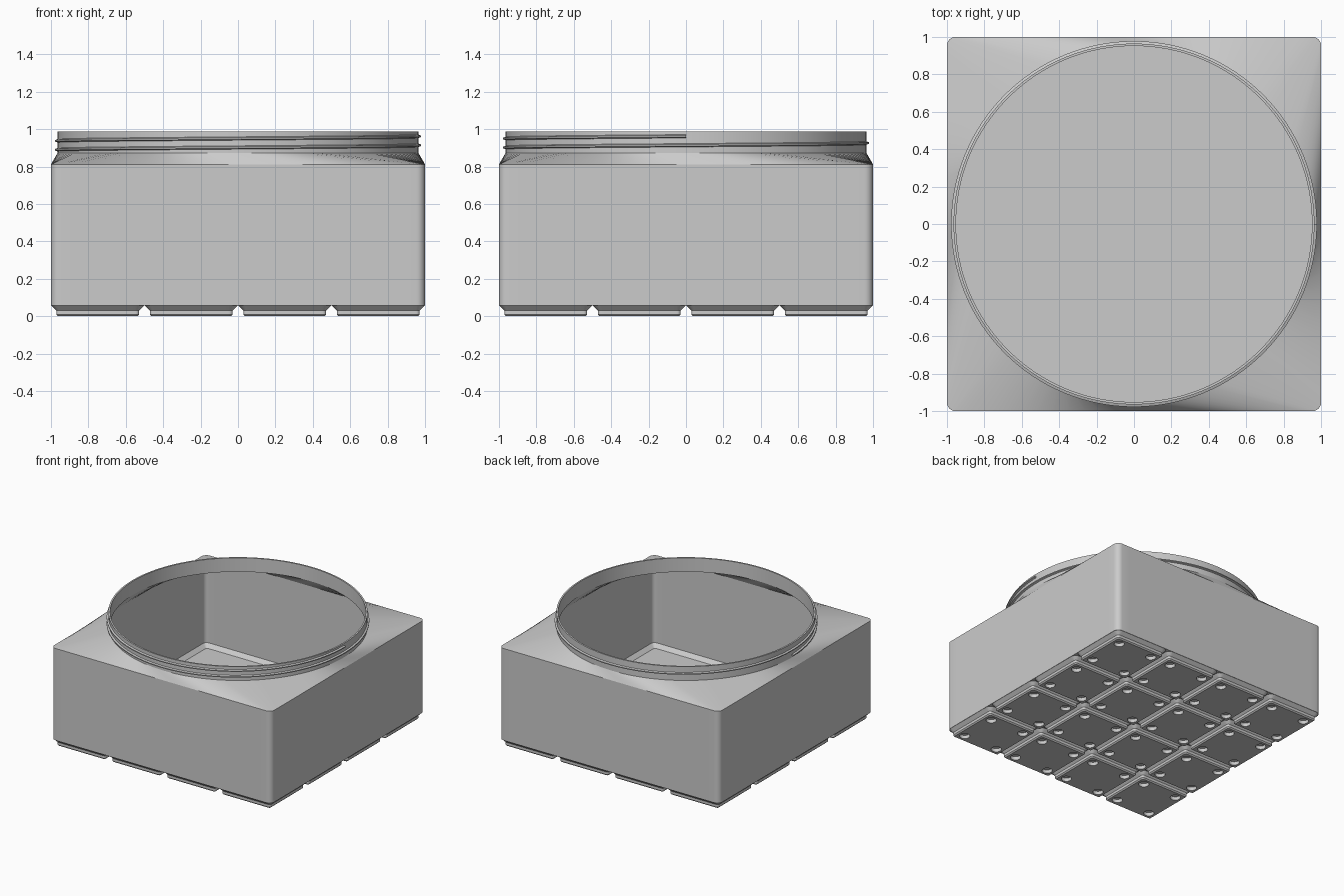
import bpy
import bmesh
from math import sin, cos, pi, tau, radians

if "Cube" in bpy.data.objects:
    bpy.data.objects.remove(bpy.data.objects["Cube"], do_unlink=True)

grey = bpy.data.materials.new("light grey plastic")
grey.use_nodes = True
COLOUR = (0.6, 0.6, 0.6, 1)
grey.diffuse_color = COLOUR
grey.node_tree.nodes["Principled BSDF"].inputs["Base Color"].default_value = COLOUR

SIDE_STEPS, ARC_STEPS = 24, 6


def square(half, radius, z):
    """Rounded square outline; straight sides are spaced evenly by angle."""
    pts = []
    flat = half - radius
    for q in range(4):
        c, s = cos(q * pi / 2), sin(q * pi / 2)
        local = []
        for i in range(1, SIDE_STEPS):
            a = (i / SIDE_STEPS - 0.5) * pi / 2
            local.append((half, flat * sin(a) / sin(pi / 4)))
        for i in range(ARC_STEPS + 1):
            a = i / ARC_STEPS * pi / 2
            local.append((flat + radius * cos(a), flat + radius * sin(a)))
        pts += [(x * c - y * s, x * s + y * c, z) for x, y in local]
    return pts


def circle(r, z):
    """Circle with as many points as the rounded square, starting at -45 degrees."""
    n = len(square(1, 0.1, 0))
    start = -pi / 4 + tau / n / 2 - tau / n * ARC_STEPS / 2 + tau / n * ARC_STEPS / 2
    return [(r * cos(start + tau * i / n), r * sin(start + tau * i / n), z)
            for i in range(n)]


def finish(name, bm):
    bmesh.ops.recalc_face_normals(bm, faces=bm.faces)
    mesh = bpy.data.meshes.new(name)
    bm.to_mesh(mesh)
    bm.free()
    mesh.materials.append(grey)
    obj = bpy.data.objects.new(name, mesh)
    bpy.context.collection.objects.link(obj)
    return obj


def select(obj):
    bpy.ops.object.select_all(action="DESELECT")
    obj.select_set(True)
    bpy.context.view_layer.objects.active = obj


def loft(name, rings):
    """Skin a stack of equal-length rings and cap both ends."""
    bm = bmesh.new()
    loops = [[bm.verts.new(p) for p in ring] for ring in rings]
    n = len(loops[0])
    for a, b in zip(loops, loops[1:]):
        for i in range(n):
            j = (i + 1) % n
            bm.faces.new((a[i], a[j], b[j], b[i]))
    bm.faces.new(loops[0])
    bm.faces.new(loops[-1])
    return finish(name, bm)


def smooth(obj, angle=25):
    select(obj)
    bpy.ops.object.shade_smooth_by_angle(angle=radians(angle))


# Hollow square body that lofts into a round neck, outside then inside
NECK, BORE = 0.965, 0.952
body = loft("bin_body", [
    square(1.0, 0.045, 0.057),
    square(1.0, 0.045, 0.812),
    circle(NECK, 0.873),
    circle(NECK, 0.987),
    circle(BORE, 0.987),
    circle(BORE, 0.873),
    square(0.986, 0.032, 0.812),
    square(0.986, 0.032, 0.1),
    square(0.955, 0.012, 0.07),
])
smooth(body)

# One stepped foot with four magnet holes, repeated as a four by four grid
foot = loft("base_feet", [
    square(0.212, 0.01, 0),
    square(0.2215, 0.019, 0.0095),
    square(0.2215, 0.019, 0.031),
    square(0.2475, 0.045, 0.057),
    square(0.2475, 0.045, 0.062),
])
bm = bmesh.new()
for sx in (-1, 1):
    for sy in (-1, 1):
        made = bmesh.ops.create_cone(bm, cap_ends=True, segments=32, radius1=0.039,
                                     radius2=0.039, depth=0.057)
        bmesh.ops.translate(bm, verts=made["verts"], vec=(sx * 0.155, sy * 0.155, 0))
cutter = finish("magnet_hole_cutter", bm)
cutter.hide_render = True
cut = foot.modifiers.new("holes", "BOOLEAN")
cut.object, cut.operation, cut.solver = cutter, "DIFFERENCE", "EXACT"
select(foot)
bpy.ops.object.modifier_apply(modifier="holes")
bpy.data.objects.remove(cutter, do_unlink=True)
smooth(foot)
for axis in range(2):
    row = foot.modifiers.new("grid", "ARRAY")
    row.count = 4
    row.use_relative_offset = False
    row.use_constant_offset = True
    row.constant_offset_displace = [0.5 if k == axis else 0 for k in range(3)]
foot.location = (-0.75, -0.75, 0)

# Screw thread: a trapezoid swept up a helix, ending on the model's left
PITCH, TURNS, STEPS, TOP = 0.048, 1.5, 192, 0.962
profile = [(0.96, -0.011), (0.978, -0.004), (0.978, 0.004), (0.96, 0.011)]
bm = bmesh.new()
sections = []
for i in range(STEPS + 1):
    turn = (i / STEPS - 1) * TURNS
    a = turn * tau
    sections.append([bm.verts.new((r * cos(a), r * sin(a), TOP + turn * PITCH + dz))
                     for r, dz in profile])
for a, b in zip(sections, sections[1:]):
    for k in range(4):
        m = (k + 1) % 4
        bm.faces.new((a[k], a[m], b[m], b[k]))
bm.faces.new(sections[0])
bm.faces.new(sections[-1])
smooth(finish("screw_thread", bm))
